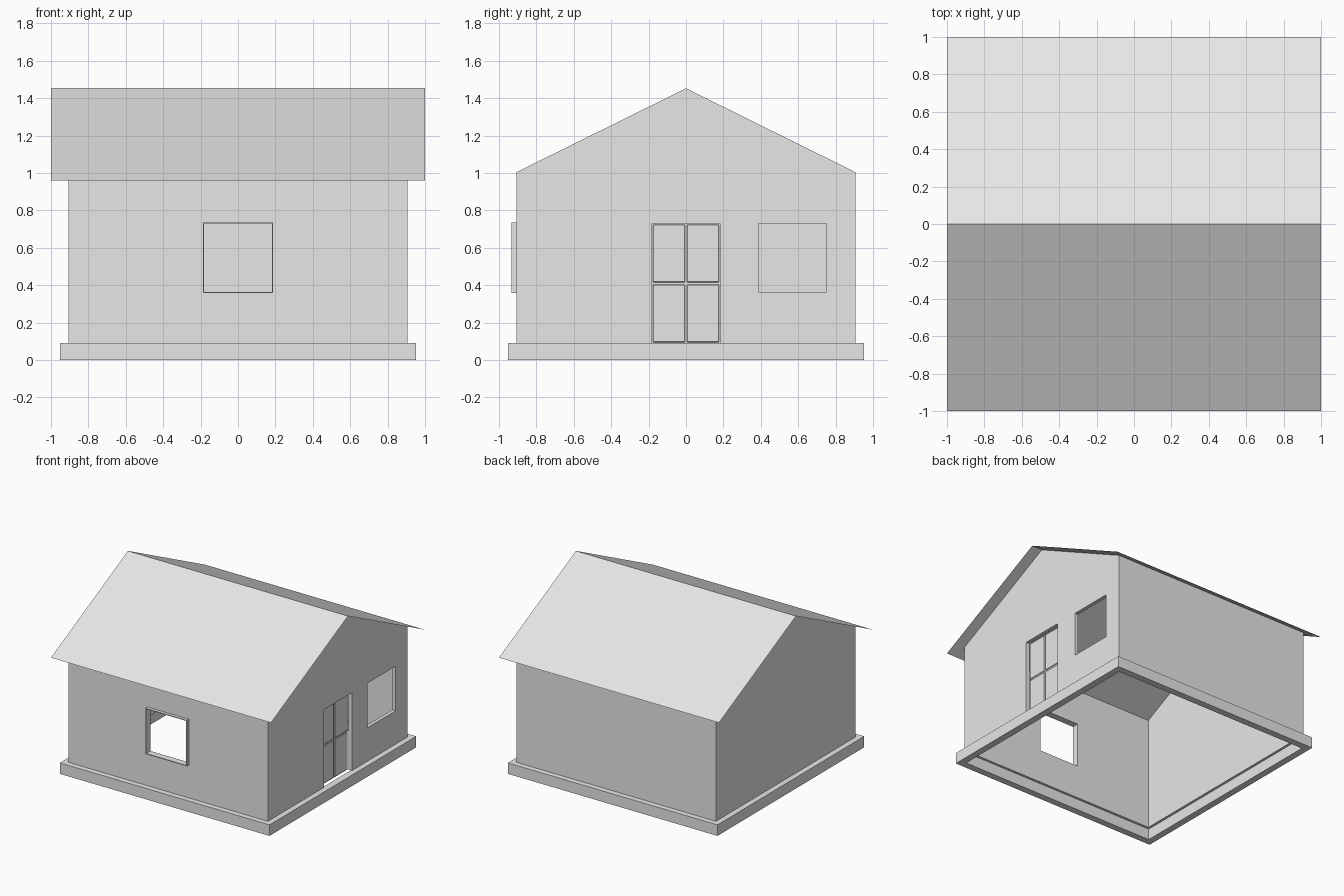
import bpy
import bmesh

cube = bpy.data.objects.get("Cube")
if cube:
    bpy.data.objects.remove(cube, do_unlink=True)

grey = bpy.data.materials.new("plain grey")
grey.use_nodes = True
colour = (0.8, 0.8, 0.8, 1)
grey.diffuse_color = colour
grey.node_tree.nodes["Principled BSDF"].inputs["Base Color"].default_value = colour

RIDGE, EAVE, HALF = 1.455, 0.96, 0.907   # roof heights and outer wall half width
BASE, THICK = 0.09, 0.03                 # plinth height and wall thickness


def roof_z(y):
    return RIDGE - (RIDGE - EAVE) * abs(y)


def finish(name, bm):
    mesh = bpy.data.meshes.new(name)
    bmesh.ops.recalc_face_normals(bm, faces=bm.faces)
    bm.to_mesh(mesh)
    bm.free()
    mesh.materials.append(grey)
    obj = bpy.data.objects.new(name, mesh)
    bpy.context.collection.objects.link(obj)
    return obj


def prism(name, profile, x0, x1):
    """Extrude a (y, z) outline from x0 to x1."""
    bm = bmesh.new()
    face = bm.faces.new([bm.verts.new((x0, y, z)) for y, z in profile])
    new = bmesh.ops.extrude_face_region(bm, geom=[face])["geom"]
    verts = [v for v in new if isinstance(v, bmesh.types.BMVert)]
    bmesh.ops.translate(bm, vec=(x1 - x0, 0, 0), verts=verts)
    return finish(name, bm)


def box(name, x0, x1, y0, y1, z0, z1):
    return prism(name, [(y0, z0), (y1, z0), (y1, z1), (y0, z1)], x0, x1)


def cut(obj, cutter):
    cutter.hide_render = True
    mod = obj.modifiers.new("opening", "BOOLEAN")
    mod.operation, mod.object, mod.solver = "DIFFERENCE", cutter, "EXACT"
    bpy.context.view_layer.objects.active = obj
    bpy.ops.object.modifier_apply(modifier=mod.name)
    bpy.data.objects.remove(cutter, do_unlink=True)


def house_outline(half, bottom, lift):
    return [(-half, bottom), (half, bottom), (half, roof_z(half) + lift),
            (0, RIDGE + lift), (-half, roof_z(half) + lift)]


# Plinth: open square ring under the walls
plinth = box("plinth", -0.953, 0.953, -0.953, 0.953, 0, BASE)
inner = HALF - 0.01
cut(plinth, box("plinth_cutter", -inner, inner, -inner, inner, -1, 1))

# Walls: hollow gabled shell, open to the roof and the ground
walls = prism("walls", house_outline(HALF, BASE, -0.002), -HALF, HALF)
room = HALF - THICK
cut(walls, prism("room_cutter", house_outline(room, -0.5, 0.1), -room, room))

# Openings: front window, side window and doorway
LOW, HIGH, WIDE = 0.365, 0.73, 0.182
cut(walls, box("front_window_cutter", -WIDE, WIDE, -1, -0.8, LOW, HIGH))
cut(walls, box("side_window_cutter", 0.8, 1, 0.388, 0.75, LOW, HIGH))
cut(walls, box("doorway_cutter", 0.8, 1, -WIDE, WIDE, BASE - 0.05, HIGH))

# Front window frame: thin rim standing proud of the wall
rim = 0.006
frame = box("front_window_frame", -WIDE - rim, WIDE + rim, -0.932, -HALF + THICK,
            LOW - rim, HIGH + rim)
cut(frame, box("frame_cutter", -WIDE, WIDE, -1, -0.8, LOW, HIGH))

# Roof: thin folded sheet
bm = bmesh.new()
rows = [[bm.verts.new((x, y, roof_z(y))) for x in (-1, 1)] for y in (-1, 0, 1)]
for a, b in zip(rows, rows[1:]):
    bm.faces.new((a[0], a[1], b[1], b[0]))
roof = finish("roof", bm)

# Door: recessed leaf with four raised, bevelled panels
box("door_leaf", 0.86, 0.868, -WIDE, WIDE, BASE, HIGH)
MID = (BASE + HIGH) / 2
gap = 0.005
for side, (y0, y1) in {"right": (-WIDE, 0), "left": (0, WIDE)}.items():
    for level, (z0, z1) in {"lower": (BASE, MID), "upper": (MID, HIGH)}.items():
        panel = box(f"door_panel_{level}_{side}", 0.866, 0.876,
                    y0 + gap, y1 - gap, z0 + gap, z1 - gap)
        bevel = panel.modifiers.new("soft edge", "BEVEL")
        bevel.width, bevel.segments = 0.004, 1
